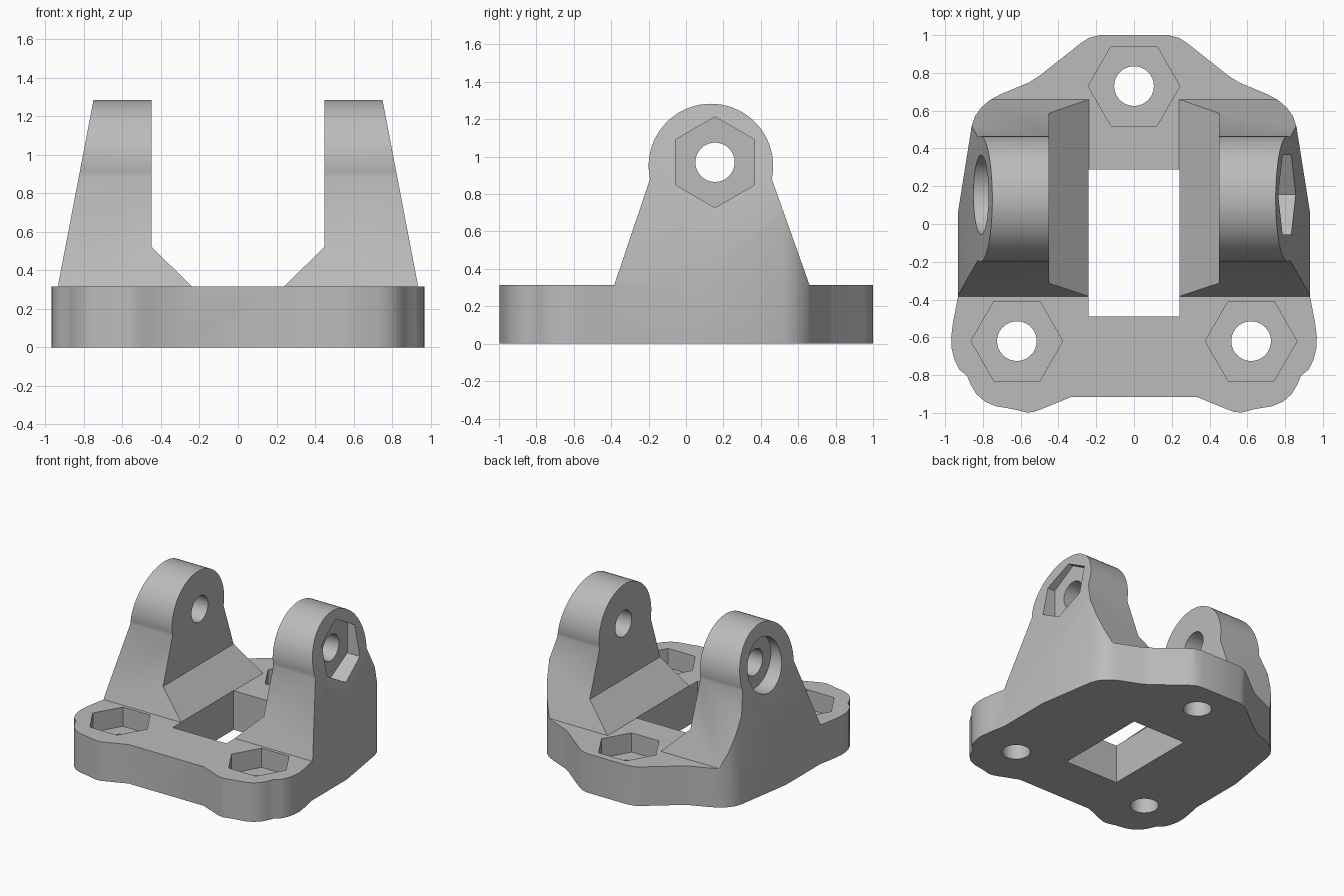
import bpy, bmesh, math
from mathutils import Matrix, Vector

cube = bpy.data.objects.get("Cube")
if cube:
    bpy.data.objects.remove(cube, do_unlink=True)

grey = bpy.data.materials.new("plain grey")
grey.use_nodes = True
colour = (0.5, 0.5, 0.5, 1)
grey.diffuse_color = colour
grey.node_tree.nodes["Principled BSDF"].inputs["Base Color"].default_value = colour

BASE = 0.315           # plate thickness
TOP = 1.283            # top of the ears
AXIS = (0.155, 0.97)   # y, z of the ear holes
HOLE, NUT = 0.105, 0.243


def prism(name, points, start, end, place):
    """Extrude a 2D profile between two depths; place maps (u, v, depth) to xyz."""
    bm = bmesh.new()
    low = [bm.verts.new(place(u, v, start)) for u, v in points]
    high = [bm.verts.new(place(u, v, end)) for u, v in points]
    bm.faces.new(low)
    bm.faces.new(high)
    n = len(points)
    for i in range(n):
        j = (i + 1) % n
        bm.faces.new((low[i], low[j], high[j], high[i]))
    bmesh.ops.recalc_face_normals(bm, faces=bm.faces)
    mesh = bpy.data.meshes.new(name)
    bm.to_mesh(mesh)
    bm.free()
    mesh.materials.append(grey)
    ob = bpy.data.objects.new(name, mesh)
    bpy.context.collection.objects.link(ob)
    return ob


def along_x(u, v, d):
    return (d, u, v)


def along_y(u, v, d):
    return (u, d, v)


def along_z(u, v, d):
    return (u, v, d)


def ring(cu, cv, radius, sides, turn=0.0):
    return [(cu + radius * math.cos(turn + math.tau * i / sides),
             cv + radius * math.sin(turn + math.tau * i / sides)) for i in range(sides)]


def combine(body, cutter, operation):
    mod = body.modifiers.new("cut", 'BOOLEAN')
    mod.operation = operation
    mod.solver = 'EXACT'
    mod.object = cutter
    bpy.context.view_layer.objects.active = body
    bpy.ops.object.modifier_apply(modifier=mod.name)
    bpy.data.objects.remove(cutter, do_unlink=True)


# Plate outline, right half from front to back, then mirrored
half = [(0.335, -0.917), (0.49, -0.98), (0.53, -0.995), (0.57, -0.998), (0.64, -0.98),
        (0.73, -0.965), (0.79, -0.94), (0.835, -0.9), (0.865, -0.85), (0.883, -0.805),
        (0.925, -0.77), (0.95, -0.72), (0.965, -0.66), (0.968, -0.6), (0.958, -0.52),
        (0.932, -0.385), (0.932, 0.06), (0.86, 0.515), (0.842, 0.57), (0.81, 0.615),
        (0.765, 0.655), (0.71, 0.685), (0.555, 0.75), (0.5, 0.785), (0.285, 0.955),
        (0.24, 0.985), (0.18, 1.0)]
outline = half + [(-x, y) for x, y in reversed(half)]
bracket = prism("mounting_bracket", outline, 0, TOP + 0.1, along_z)

# Front profile: plate, gussets and two tapered ears
right = [(1.1, -0.1), (1.1, BASE), (0.935, BASE), (0.75, TOP), (0.45, TOP),
         (0.45, 0.522), (0.238, BASE)]
front = right + [(-x, z) for x, z in reversed(right)]
combine(bracket, prism("front_profile", front, -1.2, 1.2, along_y), 'INTERSECT')

# Side profile: plate with a sloped, round-topped ear
R, CY = 0.333, 0.133
CZ = TOP - R
arc = [(CY + R * math.cos(a), CZ + R * math.sin(a))
       for a in (math.radians(-12 + 204 * i / 40) for i in range(41))]
side = [(1.1, -0.1), (1.1, BASE), (0.66, BASE)] + arc + [(-0.383, BASE), (-1.1, BASE), (-1.1, -0.1)]
combine(bracket, prism("side_profile", side, -1.2, 1.2, along_x), 'INTERSECT')

# Window through the plate
window = [(-0.24, -0.49), (0.24, -0.49), (0.24, 0.288), (-0.24, 0.288)]
combine(bracket, prism("window", window, -0.2, 0.8, along_z), 'DIFFERENCE')

# Bolt holes with hexagonal nut pockets in the plate
for x, y in [(-0.62, -0.62), (0.62, -0.62), (0, 0.73)]:
    combine(bracket, prism("bolt_hole", ring(x, y, HOLE, 40), -0.2, 0.8, along_z), 'DIFFERENCE')
    combine(bracket, prism("nut_pocket", ring(x, y, NUT, 6), 0.16, 0.6, along_z), 'DIFFERENCE')

# Cross hole through the ears, nut pocket on one side, round recess on the other
combine(bracket, prism("cross_hole", ring(*AXIS, HOLE, 40), -1.2, 1.2, along_x), 'DIFFERENCE')
combine(bracket, prism("ear_nut_pocket", ring(*AXIS, NUT, 6, math.pi / 2), 0.72, 1.2, along_x), 'DIFFERENCE')
combine(bracket, prism("ear_recess", ring(*AXIS, 0.21, 48), -1.2, -0.72, along_x), 'DIFFERENCE')

# Smooth rounded walls, keep the edges crisp
bpy.ops.object.select_all(action='DESELECT')
bracket.select_set(True)
bpy.context.view_layer.objects.active = bracket
bpy.ops.object.shade_smooth_by_angle(angle=math.radians(30))
